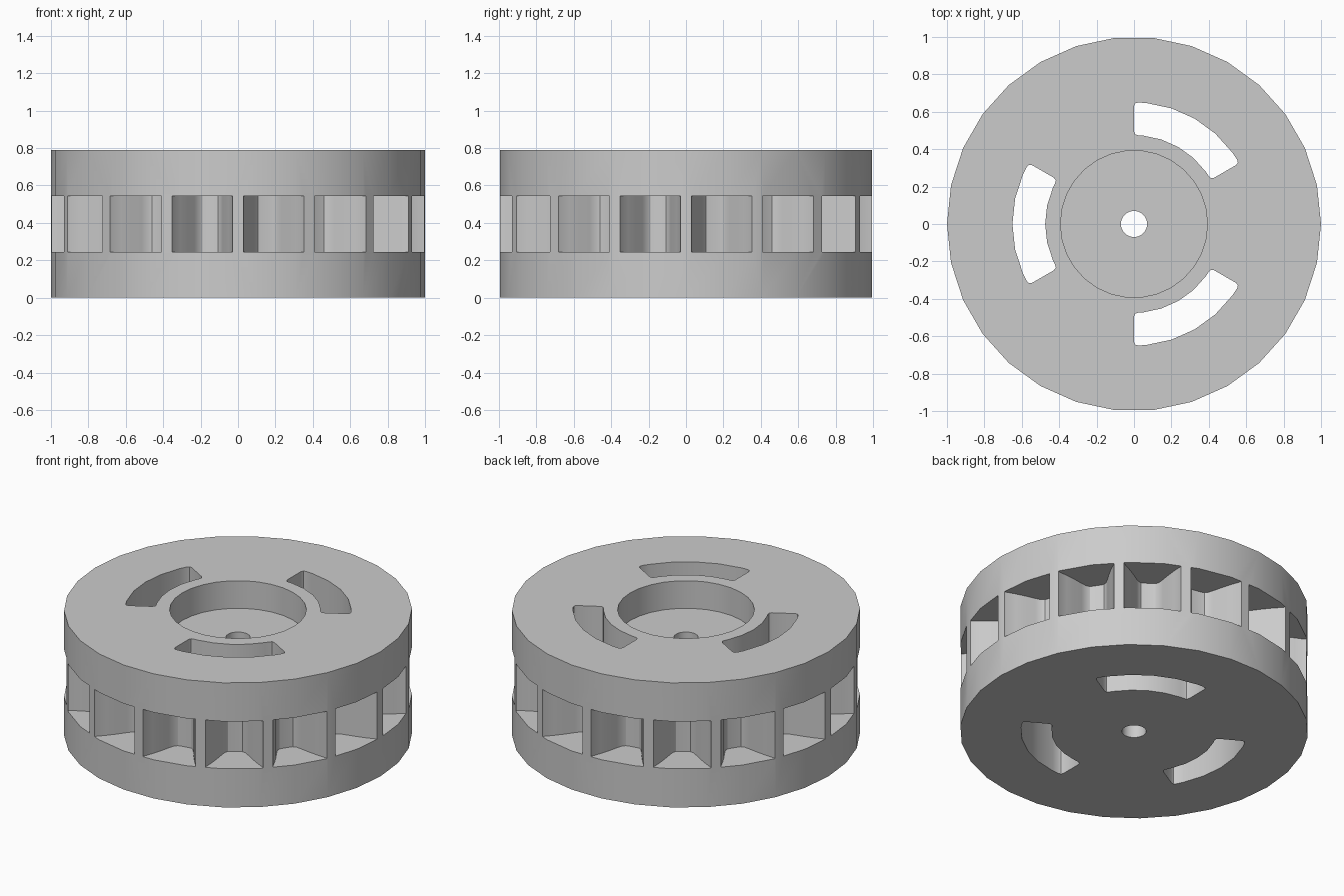
import bpy
import bmesh
from math import sin, cos, pi, radians

old = bpy.data.objects.get("Cube")
if old:
    bpy.data.objects.remove(old, do_unlink=True)

HEIGHT = 0.79
SIDES = 30
TEETH = 16

grey = bpy.data.materials.new("plain_grey")
grey.use_nodes = True
colour = (0.6, 0.6, 0.6, 1)
grey.diffuse_color = colour
grey.node_tree.nodes["Principled BSDF"].inputs["Base Color"].default_value = colour


def polar(r, degrees):
    return (r * cos(radians(degrees)), r * sin(radians(degrees)))


def circle(r):
    return [polar(r, 360 * i / SIDES) for i in range(SIDES)]


def turned(outline, degrees):
    c, s = cos(radians(degrees)), sin(radians(degrees))
    return [(x * c - y * s, x * s + y * c) for x, y in outline]


def prisms(name, outlines, bottom, top):
    """One object holding an upright prism for each counter-clockwise outline."""
    bm = bmesh.new()
    for outline in outlines:
        low = [bm.verts.new((x, y, bottom)) for x, y in outline]
        high = [bm.verts.new((x, y, top)) for x, y in outline]
        bm.faces.new(low[::-1])
        bm.faces.new(high)
        for i in range(len(low)):
            j = (i + 1) % len(low)
            bm.faces.new((low[i], low[j], high[j], high[i]))
    mesh = bpy.data.meshes.new(name)
    bm.to_mesh(mesh)
    bm.free()
    mesh.materials.append(grey)
    obj = bpy.data.objects.new(name, mesh)
    bpy.context.collection.objects.link(obj)
    return obj


# Solid drum
wheel = prisms("toothed_wheel", [circle(1)], 0, HEIGHT)

# Curved slot with clipped corners, centred on +x
INNER, OUTER = 0.475, 0.65
steps = (-24, -12, 0, 12, 24)
slot = [polar(OUTER - 0.02, -30), polar(OUTER - 0.005, -29.4), polar(OUTER, -28)]
slot += [polar(OUTER, a) for a in steps]
slot += [polar(OUTER, 28), polar(OUTER - 0.005, 29.4), polar(OUTER - 0.02, 30)]
slot += [polar(INNER + 0.02, 30), polar(INNER + 0.004, 29.2), polar(INNER, 27.5)]
slot += [polar(INNER, -a) for a in steps]
slot += [polar(INNER, -27.5), polar(INNER + 0.004, -29.2), polar(INNER + 0.02, -30)]

# Gap between two teeth: flank points as (distance along the tooth, half width)
flank = [(1.1, 0.025), (0.985, 0.03), (0.93, 0.05), (0.87, 0.068),
         (0.81, 0.083), (0.775, 0.093), (0.757, 0.108), (0.752, 0.125)]
half = 180 / TEETH
right_flank = turned(flank, -half)
left_flank = [(x, -y) for x, y in right_flank]
gap = right_flank[::-1] + left_flank

# Cutters: tooth gaps, slots, hub recess and axle bore
cutters = [
    prisms("gap_cutter", [turned(gap, half * (2 * i + 1)) for i in range(TEETH)], 0.245, 0.545),
    prisms("slot_cutter", [turned(slot, a) for a in (60, 180, 300)], -0.1, HEIGHT + 0.1),
    prisms("recess_cutter", [circle(0.393)], 0.615, HEIGHT + 0.1),
    prisms("bore_cutter", [circle(0.07)], -0.1, HEIGHT + 0.1),
]

bpy.ops.object.select_all(action="DESELECT")
wheel.select_set(True)
bpy.context.view_layer.objects.active = wheel
for cutter in cutters:
    cutter.hide_render = True
    mod = wheel.modifiers.new("cut", "BOOLEAN")
    mod.operation = "DIFFERENCE"
    mod.solver = "EXACT"
    mod.object = cutter
    bpy.ops.object.modifier_apply(modifier=mod.name)
    bpy.data.objects.remove(cutter, do_unlink=True)

bpy.ops.object.shade_smooth_by_angle(angle=radians(30))
